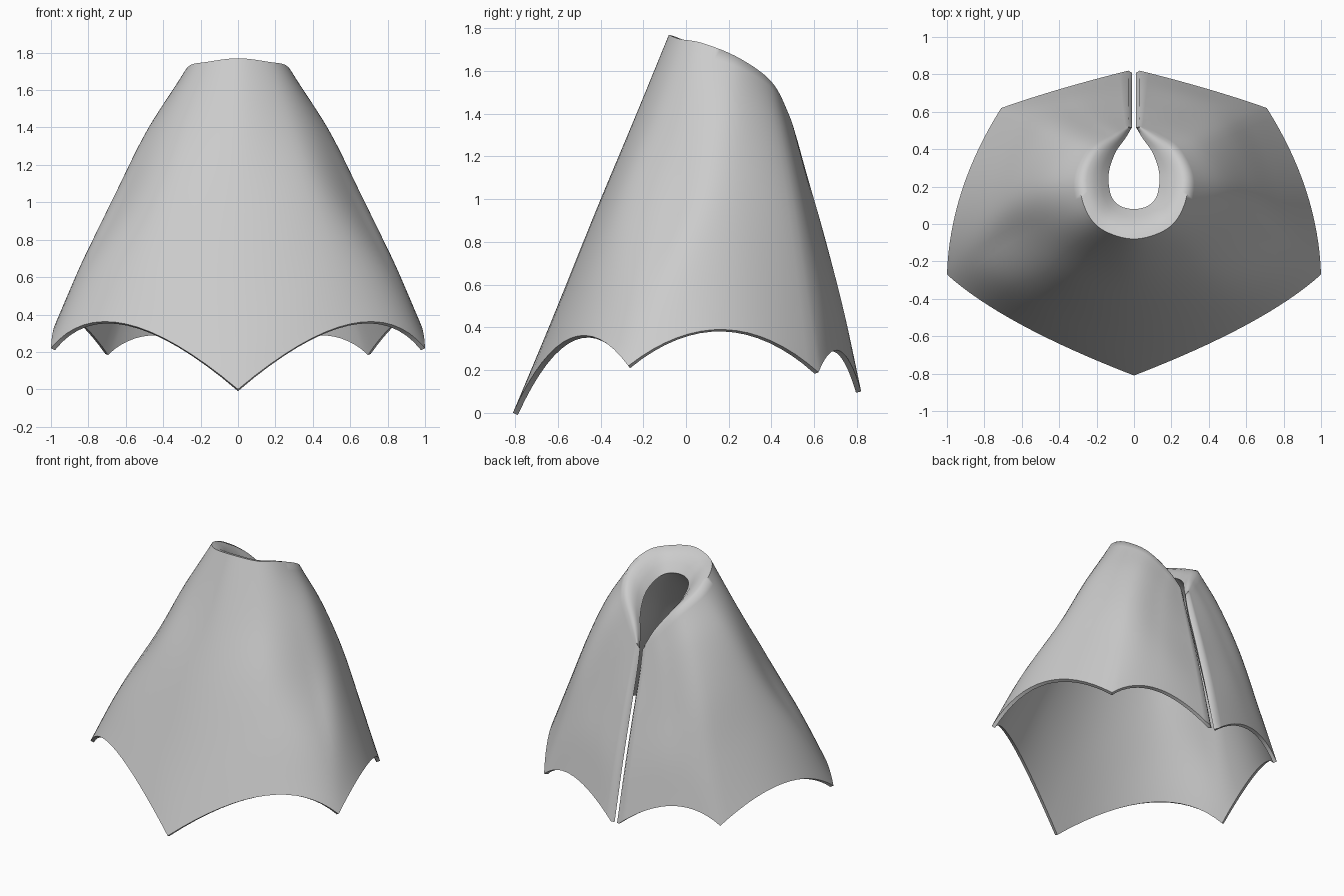
import bpy
import bmesh
from mathutils import Vector

if "Cube" in bpy.data.objects:
    bpy.data.objects.remove(bpy.data.objects["Cube"], do_unlink=True)

# Half of the cape as seven folds, front centre to back slit.
# Each fold runs from neck rim to hem; folds alternate hem point / hem arch.
FOLDS = [
    [(0, -.08, 1.77), (0, -.24, 1.38), (0, -.42, .95), (0, -.63, .43), (0, -.81, 0)],
    [(.17, -.03, 1.75), (.29, -.15, 1.4), (.41, -.29, 1.05), (.51, -.42, .7), (.6, -.54, .35)],
    [(.26, .08, 1.73), (.45, .02, 1.38), (.64, -.05, .98), (.84, -.17, .6), (1, -.27, .22)],
    [(.29, .25, 1.66), (.47, .22, 1.4), (.62, .2, 1.1), (.77, .19, .75), (.92, .18, .39)],
    [(.22, .4, 1.55), (.36, .44, 1.33), (.49, .5, 1), (.6, .56, .6), (.71, .62, .19)],
    [(.11, .48, 1.4), (.2, .53, 1.2), (.28, .6, .9), (.34, .67, .6), (.4, .72, .29)],
    [(.035, .52, 1.28), (.03, .57, 1.1), (.03, .65, .82), (.03, .74, .47), (.03, .82, .1)],
]
# Inner edge of the rolled collar, one point per fold
LIP = [(0, .08, 1.63), (.08, .1, 1.62), (.125, .16, 1.59), (.135, .27, 1.53),
       (.1, .38, 1.44), (.045, .46, 1.33), (.015, .51, 1.22)]
STEPS_ROUND, STEPS_DOWN = 8, 24
THICKNESS = .05
SLIT_X = .01


def catmull(a, b, c, d, t):
    return (b * 2 + (c - a) * t + (a * 2 - b * 5 + c * 4 - d) * t * t
            + (b * 3 - a - c * 3 + d) * t ** 3) / 2


def spline(points, u, before=None):
    """Smooth curve through points; u counts from 0 to len - 1."""
    pts = [Vector(p) for p in points]
    i = min(int(u), len(pts) - 2)
    first = before or pts[0] * 2 - pts[1]
    padded = [first] + pts + [pts[-1] * 2 - pts[-2]]
    return catmull(*padded[i:i + 4], u - i)


def mirrored(p):
    return Vector((-p[0], p[1], p[2]))


def scallop(points, u):
    """Parabolic arches with sharp points on every second fold."""
    i = min(int(u / 2), 2) * 2
    t = u - i
    a, b, c = (Vector(p) for p in points[i:i + 3])
    return a * (t - 1) * (t - 2) / 2 - b * t * (t - 2) + c * t * (t - 1) / 2


def cloth(u, v):
    """Outer surface: u around the body, v from neck (0) to hem (1)."""
    row = [spline(fold, v * 4) for fold in FOLDS]
    return spline(row, u, mirrored(row[1])).lerp(scallop(row, u), v ** 3)


def normal(u, v):
    e = .02
    u0, u1 = max(u - e, 0), min(u + e, 6)
    v0, v1 = max(v - e, 0), min(v + e, 1)
    n = (cloth(u, v1) - cloth(u, v0)).cross(cloth(u1, v) - cloth(u0, v))
    if u == 0:
        n.x = 0
    n.normalize()
    return n


def section(u):
    """Closed loop of one fold: outside, rolled collar, then inside."""
    levels = [j / STEPS_DOWN for j in range(STEPS_DOWN + 1)]
    outside = [cloth(u, v) for v in levels]
    lip = spline(LIP, u, mirrored(LIP[1]))
    offsets = [normal(u, v) * -THICKNESS * (1 - .5 * v ** 4) for v in levels]
    shift = lip - outside[0] - offsets[0]
    inside = []
    for p, o, v in zip(outside, offsets, levels):
        q = p + o + shift * max(0, 1 - 2.5 * v) ** 2
        q.x = max(q.x, 0 if u < 1 else SLIT_X)
        inside.append(q)
    # rounded roll between rim and lip
    rim = outside[0]
    bulge = Vector((0, 0, .03))
    roll = [rim.lerp(lip, t) + bulge * 4 * t * (1 - t) for t in (.25, .5, .75)]
    return outside[::-1] + roll + inside, outside, inside


# Cape body
bm = bmesh.new()
loops = []
for k in range(6 * STEPS_ROUND + 1):
    ring, outer, inner = section(k / STEPS_ROUND)
    loops.append([bm.verts.new(p) for p in ring])
for a, b in zip(loops, loops[1:]):
    for j in range(len(a)):
        n = (j + 1) % len(a)
        bm.faces.new((a[j], a[n], b[n], b[j]))

# Rounded edge along the back slit
last = loops[-1]
count = len(last)
half = STEPS_DOWN + 1
ridge = []
for p, q in zip(outer[::-1], inner[::-1]):
    m = (p + q) / 2
    m.x = SLIT_X
    ridge.append(bm.verts.new(m))
for j in range(STEPS_DOWN):
    bm.faces.new((last[j], last[j + 1], ridge[j + 1], ridge[j]))
    bm.faces.new((ridge[j], ridge[j + 1], last[count - 2 - j], last[count - 1 - j]))
bm.faces.new((last[0], ridge[0], last[count - 1]))
bm.faces.new(last[half - 1:half + 4] + [ridge[-1]])

# Mirror to the other side and weld the front centre
copy = bmesh.ops.duplicate(bm, geom=bm.verts[:] + bm.edges[:] + bm.faces[:])["geom"]
for v in copy:
    if isinstance(v, bmesh.types.BMVert):
        v.co.x = -v.co.x
bmesh.ops.remove_doubles(bm, verts=[v for v in bm.verts if abs(v.co.x) < .002], dist=.003)
bmesh.ops.recalc_face_normals(bm, faces=bm.faces[:])

mesh = bpy.data.meshes.new("cape")
bm.to_mesh(mesh)
bm.free()
cape = bpy.data.objects.new("cape", mesh)
bpy.context.collection.objects.link(cape)

# Plain grey cloth
cloth_grey = bpy.data.materials.new("cloth_grey")
cloth_grey.use_nodes = True
grey = (.6, .6, .6, 1)
cloth_grey.diffuse_color = grey
cloth_grey.node_tree.nodes["Principled BSDF"].inputs["Base Color"].default_value = grey
mesh.materials.append(cloth_grey)

bpy.context.view_layer.objects.active = cape
cape.select_set(True)
bpy.ops.object.shade_smooth_by_angle(angle=1.2)
